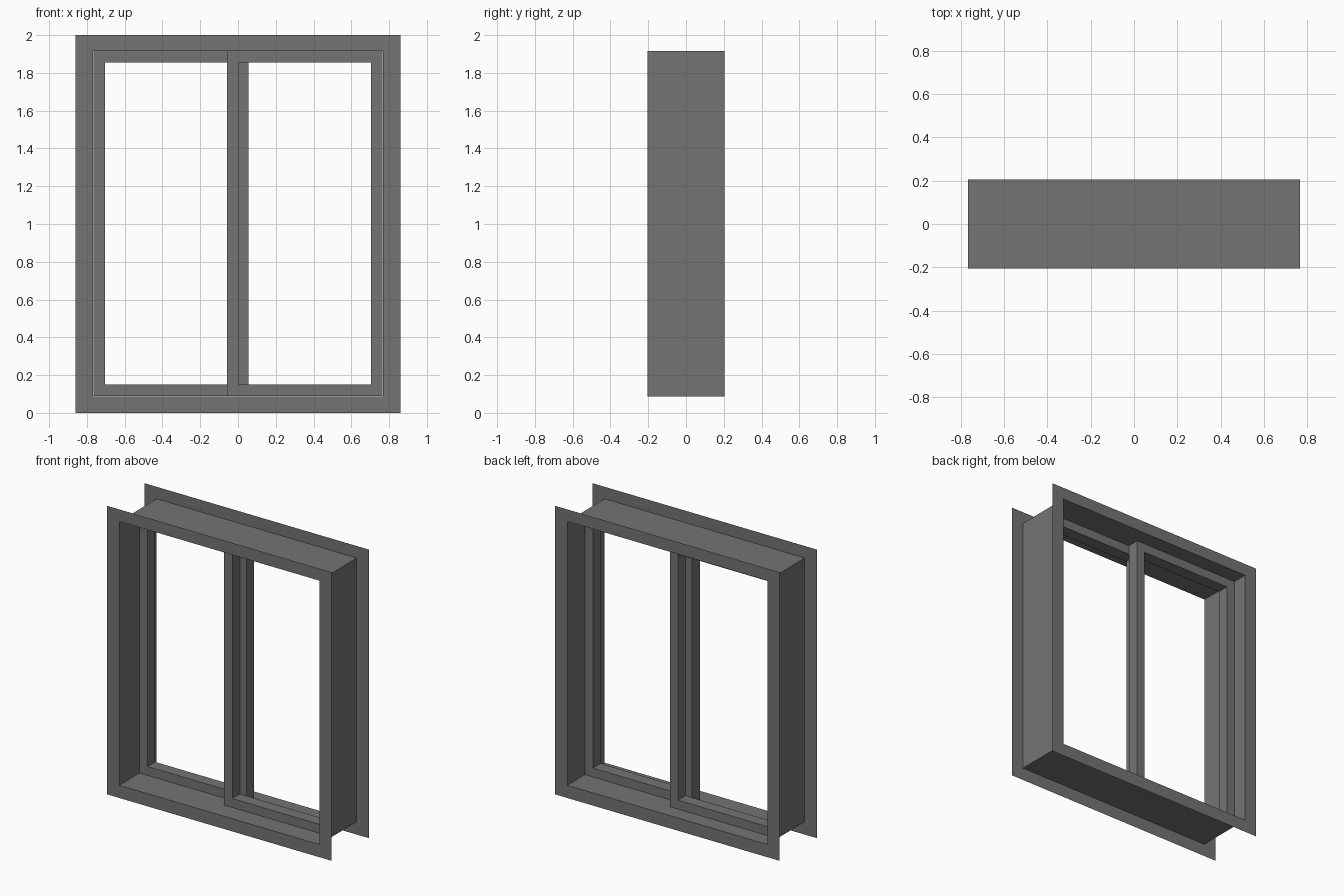
import bpy, bmesh

if "Cube" in bpy.data.objects:
    bpy.data.objects.remove(bpy.data.objects["Cube"])

grey = bpy.data.materials.new("dark_grey_paint")
grey.diffuse_color = (0.175, 0.175, 0.175, 1)
grey.use_nodes = True
grey.node_tree.nodes["Principled BSDF"].inputs["Base Color"].default_value = grey.diffuse_color

def swept_frame(name, loops, closed=False):
    """Skin rectangular loops (x0, x1, z0, z1, y) one to the next."""
    bm = bmesh.new()
    rings = [[bm.verts.new(p) for p in
              ((x0, y, z0), (x1, y, z0), (x1, y, z1), (x0, y, z1))]
             for x0, x1, z0, z1, y in loops]
    pairs = list(zip(rings, rings[1:]))
    if closed:
        pairs.append((rings[-1], rings[0]))
    for a, b in pairs:
        for i in range(4):
            j = (i + 1) % 4
            bm.faces.new((a[i], a[j], b[j], b[i]))
    bm.normal_update()
    if closed:
        bmesh.ops.recalc_face_normals(bm, faces=bm.faces[:])
    mesh = bpy.data.meshes.new(name)
    bm.to_mesh(mesh)
    bm.free()
    mesh.materials.append(grey)
    ob = bpy.data.objects.new(name, mesh)
    bpy.context.collection.objects.link(ob)
    return ob

DEPTH = 0.205
OUTER = (-0.86, 0.86, 0.0, 2.0)
BOX = (-0.767, 0.767, 0.088, 1.917)

# Thin sheet casing: front flange, wall lining, back flange
swept_frame("window_casing", [OUTER + (-DEPTH,), BOX + (-DEPTH,),
                              BOX + (DEPTH,), OUTER + (DEPTH,)])

def sash(name, x0, x1, y0, y1, w=0.062, gap=0.001):
    z0, z1 = BOX[2] + gap, BOX[3] - gap
    out = (x0, x1, z0, z1)
    inn = (x0 + w, x1 - w, z0 + w, z1 - w)
    swept_frame(name, [out + (y0,), inn + (y0,), inn + (y1,), out + (y1,)], True)

# Two sliding sashes that overlap at the middle
sash("front_sash", -0.057, 0.766, -0.07, 0.014)
sash("back_sash", -0.766, 0.055, 0.015, 0.098)
